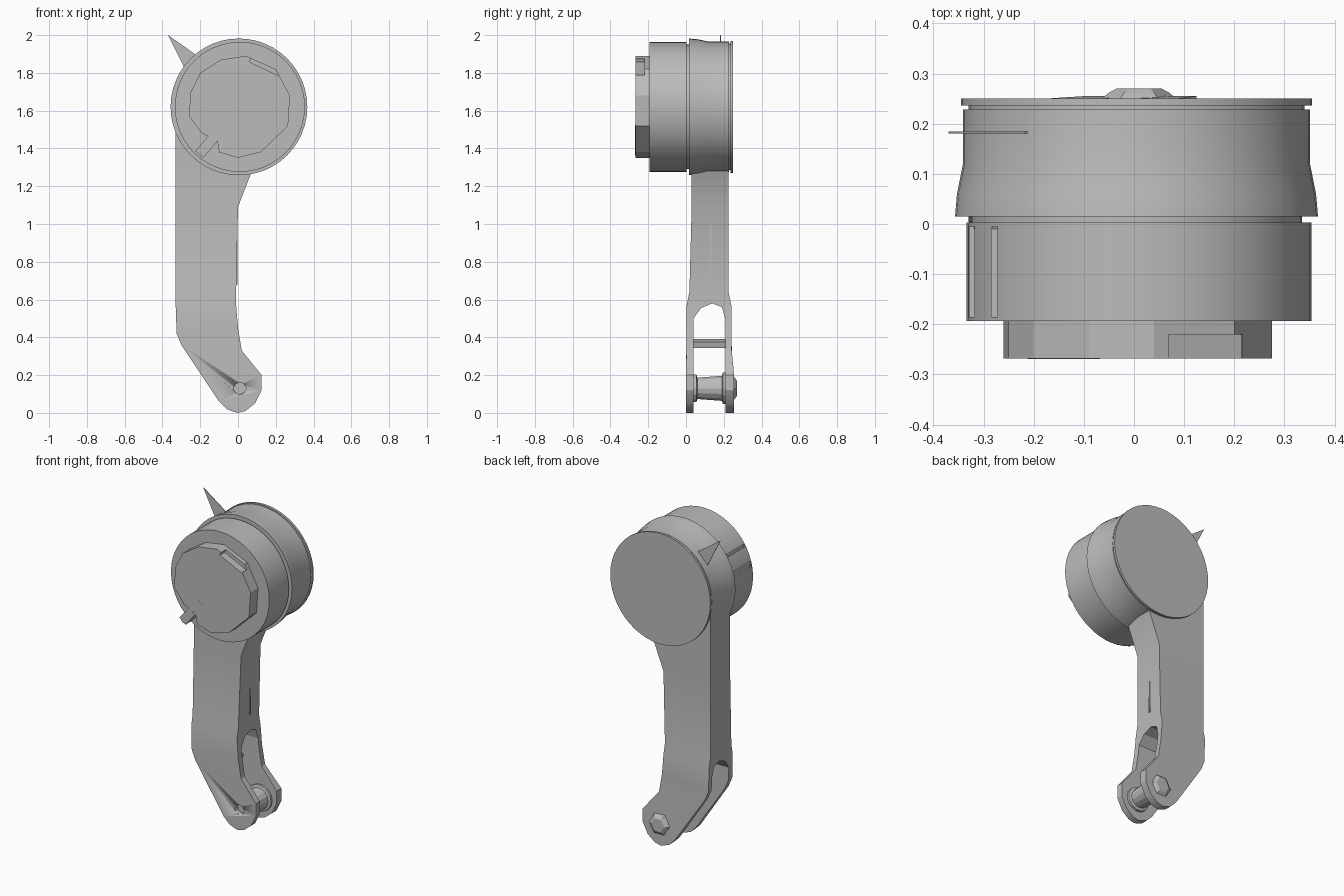
import bpy
import bmesh
from math import sin, cos, pi, radians, sqrt
from mathutils import Matrix, Vector

cube = bpy.data.objects.get("Cube")
if cube:
    bpy.data.objects.remove(cube, do_unlink=True)

grey = bpy.data.materials.new("plain grey")
grey.use_nodes = True
colour = (0.5, 0.5, 0.5, 1)
grey.diffuse_color = colour
grey.node_tree.nodes["Principled BSDF"].inputs["Base Color"].default_value = colour

DRUM_X, DRUM_Z = 0.005, 1.62
PIN_X, PIN_Z = 0.01, 0.13


def finish(name, bm, smooth=False):
    bmesh.ops.recalc_face_normals(bm, faces=bm.faces)
    mesh = bpy.data.meshes.new(name)
    bm.to_mesh(mesh)
    bm.free()
    ob = bpy.data.objects.new(name, mesh)
    bpy.context.collection.objects.link(ob)
    mesh.materials.append(grey)
    if smooth:
        bpy.ops.object.select_all(action="DESELECT")
        bpy.context.view_layer.objects.active = ob
        ob.select_set(True)
        bpy.ops.object.shade_smooth_by_angle(angle=radians(25))
    return ob


def skin(bm, rings):
    """Join closed rings of points and cap both ends."""
    rows = [[bm.verts.new(p) for p in ring] for ring in rings]
    for a, b in zip(rows, rows[1:]):
        for i in range(len(a)):
            j = (i + 1) % len(a)
            bm.faces.new((a[i], a[j], b[j], b[i]))
    bm.faces.new(rows[0])
    bm.faces.new(rows[-1])


def turned(name, profile, x, z, sides=48):
    """Solid of revolution about the y direction, profile of (y, radius)."""
    bm = bmesh.new()
    skin(bm, [[(x + r * cos(2 * pi * i / sides), y, z + r * sin(2 * pi * i / sides))
               for i in range(sides)] for y, r in profile])
    return finish(name, bm, True)


def plate(name, outline, y0, y1):
    """Outline of (x, z) points extruded along y."""
    bm = bmesh.new()
    skin(bm, [[(x, y, z) for x, z in outline] for y in (y0, y1)])
    return finish(name, bm)


def block(name, centre, size, turn=0):
    bm = bmesh.new()
    bmesh.ops.create_cube(bm, size=1)
    bm.transform(Matrix.Translation(centre) @ Matrix.Rotation(turn, 4, "Y")
                 @ Matrix.Diagonal(Vector(size)).to_4x4())
    return finish(name, bm)


def cut(target, cutter):
    mod = target.modifiers.new("cut", "BOOLEAN")
    mod.operation, mod.object, mod.solver = "DIFFERENCE", cutter, "EXACT"
    bpy.ops.object.select_all(action="DESELECT")
    bpy.context.view_layer.objects.active = target
    target.select_set(True)
    bpy.ops.object.modifier_apply(modifier=mod.name)
    bpy.data.objects.remove(cutter, do_unlink=True)


# Rear drum with flared front lip, seam and back disc
turned("rear_drum", [(0.015, 0.362), (0.06, 0.358), (0.12, 0.346), (0.228, 0.346),
                     (0.228, 0.335), (0.236, 0.335), (0.236, 0.35), (0.25, 0.35)],
       DRUM_X, DRUM_Z)
turned("drum_neck", [(-0.01, 0.33), (0.03, 0.33)], DRUM_X, DRUM_Z)

# Front drum with two grooves along its upper left flank
front_drum = turned("front_drum", [(-0.193, 0.344), (0.003, 0.344)], DRUM_X + 0.005, DRUM_Z)
for x in (-0.278, -0.324):
    z = DRUM_Z + sqrt(0.344 ** 2 - (x - 0.01) ** 2)
    cut(front_drum, block("groove_cutter", (x, -0.095, z), (0.012, 0.18, 0.05)))

# Faceted front cap: chamfered corner lower left, step upper right
cap = plate("front_cap", [
    (-0.26, 1.57), (-0.25, 1.70), (-0.20, 1.80), (-0.09, 1.87), (0.04, 1.89),
    (0.20, 1.82), (0.275, 1.68), (0.265, 1.52), (0.12, 1.38), (0.0, 1.35),
    (-0.10, 1.38), (-0.11, 1.44), (-0.19, 1.48)], -0.268, -0.19)
cut(cap, block("step_cutter", (0.155, -0.25, 1.86), (0.17, 0.06, 0.085), radians(25)))
block("cap_latch", (-0.14, -0.23, 1.445), (0.055, 0.07, 0.20), radians(40))
block("latch_rib", (-0.14, -0.265, 1.445), (0.02, 0.008, 0.20), radians(40))

# Thin pointed fin
plate("fin", [(-0.37, 2.0), (-0.2, 1.88), (-0.28, 1.82)], 0.18, 0.184)

# Arm: rows of left x, left z, right x, right z, front y, back y
rows = [
    (-0.33, 1.62, 0.2, 1.62, 0.03, 0.225),
    (-0.33, 1.27, 0.07, 1.27, 0.03, 0.225),
    (-0.33, 1.09, 0.0, 1.09, 0.03, 0.225),
    (-0.33, 0.64, -0.01, 0.64, 0.018, 0.225),
    (-0.33, 0.57, -0.01, 0.57, 0.004, 0.24),
    (-0.325, 0.42, 0.0, 0.45, 0.002, 0.24),
    (-0.30, 0.36, 0.02, 0.33, 0.002, 0.242),
    (-0.10, 0.06, 0.125, 0.20, 0.0, 0.255),
    (-0.06, 0.02, 0.125, 0.12, 0.0, 0.255),
    (-0.02, 0.005, 0.09, 0.05, 0.0, 0.255),
    (0.0, 0.0, 0.04, 0.01, 0.0, 0.255)]
bm = bmesh.new()
skin(bm, [[(a, f, b), (c, f, d), (c, k, d), (a, k, b)] for a, b, c, d, f, k in rows])
arm = finish("arm", bm, True)

# Arched slot that splits the lower arm into a fork
arch = [(0.04, -0.1), (0.04, 0.50), (0.08, 0.555), (0.14, 0.58), (0.19, 0.56),
        (0.208, 0.50), (0.208, -0.1)]
bm = bmesh.new()
skin(bm, [[(x, y, z) for y, z in arch] for x in (-0.6, 0.4)])
cut(arm, finish("slot_cutter", bm))
cut(arm, turned("bore_cutter", [(-0.05, 0.032), (0.03, 0.032)], PIN_X, PIN_Z, 16))

# Cross bar and pivot between the fork arms
block("cross_bar", (-0.14, 0.125, 0.367), (0.06, 0.17, 0.035), radians(15))
turned("pivot_roller", [(0.038, 0.075), (0.055, 0.075), (0.06, 0.058), (0.19, 0.068),
                        (0.195, 0.085), (0.21, 0.085)], PIN_X, PIN_Z, 14)
turned("pivot_boss", [(0.25, 0.075), (0.262, 0.06), (0.27, 0.045)], PIN_X, PIN_Z, 6)

# Slim raised strip along the inner edge of the arm
block("edge_strip", (-0.006, 0.13, 0.86), (0.008, 0.01, 0.36))
